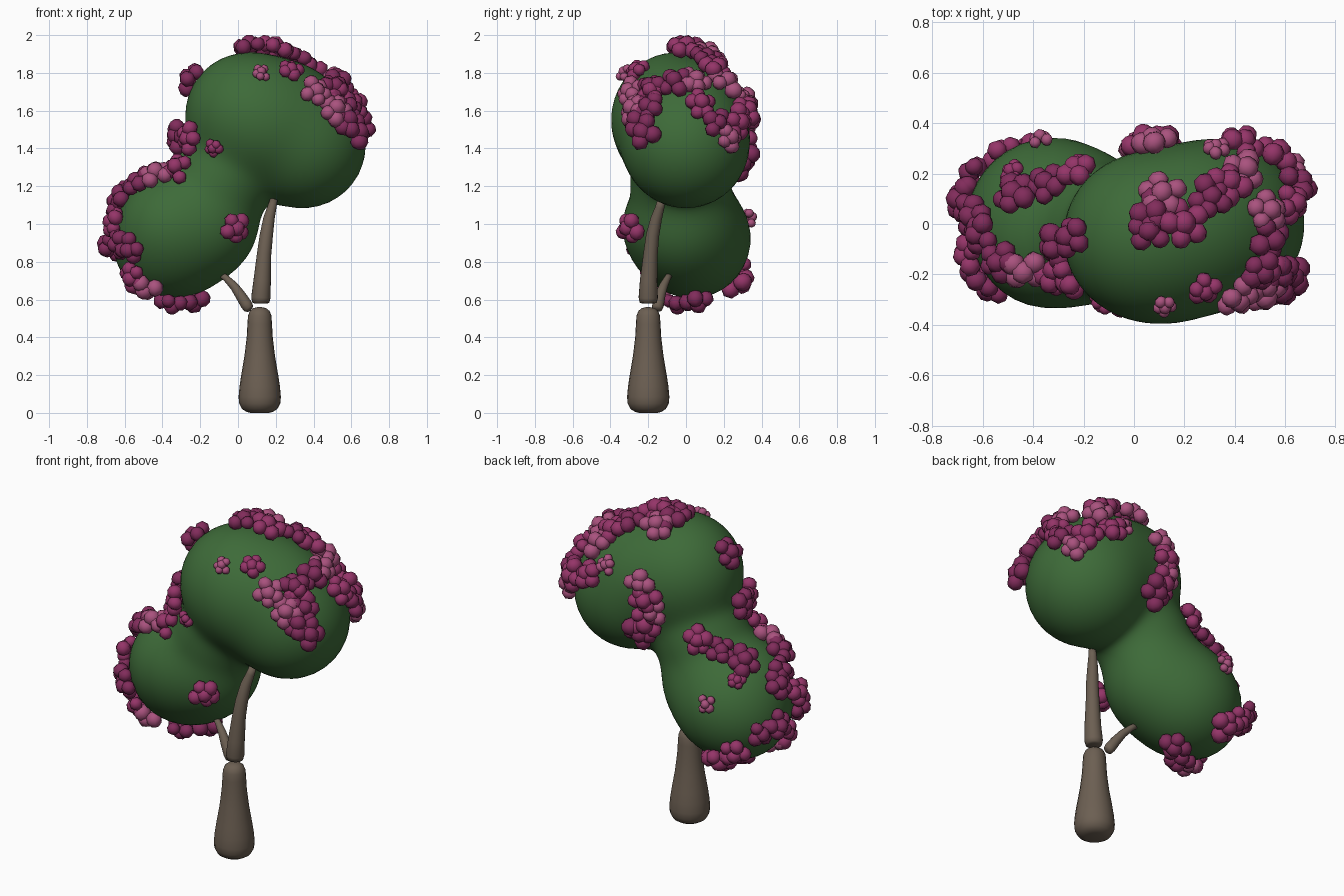
import bpy, bmesh, math, random
from mathutils import Vector, Euler

if "Cube" in bpy.data.objects:
    bpy.data.objects.remove(bpy.data.objects["Cube"])

random.seed(11)


def material(name, rgb):
    m = bpy.data.materials.new(name)
    m.diffuse_color = (*rgb, 1)
    m.use_nodes = True
    m.node_tree.nodes["Principled BSDF"].inputs["Base Color"].default_value = m.diffuse_color
    return m


def finish(bm, name, mat):
    bmesh.ops.recalc_face_normals(bm, faces=bm.faces)
    for f in bm.faces:
        f.smooth = True
    me = bpy.data.meshes.new(name)
    bm.to_mesh(me)
    bm.free()
    ob = bpy.data.objects.new(name, me)
    me.materials.append(mat)
    bpy.context.collection.objects.link(ob)
    return ob


# Tapered tube through (x, y, z, radius) points, capped at both ends
def limb(name, pts, mat, sides=20):
    bm = bmesh.new()
    rings = []
    for i, p in enumerate(pts):
        a, b = Vector(pts[max(i - 1, 0)][:3]), Vector(pts[min(i + 1, len(pts) - 1)][:3])
        t = (b - a).normalized()
        u = t.cross(Vector((0, 1, 0))).normalized()
        v = t.cross(u)
        rings.append([bm.verts.new(Vector(p[:3]) + p[3] * (u * math.cos(w) + v * math.sin(w)))
                      for w in (2 * math.pi * k / sides for k in range(sides))])
    for r, s in zip(rings, rings[1:]):
        for k in range(sides):
            bm.faces.new((r[k], r[(k + 1) % sides], s[(k + 1) % sides], s[k]))
    bm.faces.new(rings[0])
    bm.faces.new(rings[-1])
    return finish(bm, name, mat)


bark = material("bark", (0.15, 0.115, 0.085))
leaf = material("leaf", (0.047, 0.145, 0.04))
pinks = {"dark": material("blossom_dark", (0.22, 0.025, 0.105)),
         "mid": material("blossom_mid", (0.30, 0.035, 0.14)),
         "light": material("blossom_light", (0.40, 0.085, 0.21))}

# Trunk and two branches
profile = [(0, .05), (.006, .07), (.02, .093), (.05, .109), (.085, .112), (.14, .107), (.2, .098),
           (.3, .081), (.4, .069), (.47, .065), (.515, .062), (.54, .052), (.555, .033), (.56, .01)]
limb("trunk", [(.115, -.2, z, r) for z, r in profile], bark)
limb("tall_branch", [(.12, -.2, .578, .03), (.12, -.2, .584, .045), (.121, -.2, .61, .051),
                     (.128, -.198, .7, .046), (.138, -.188, .84, .038), (.15, -.177, .94, .035),
                     (.164, -.157, 1.03, .03), (.18, -.138, 1.09, .024), (.19, -.13, 1.13, .02)], bark)
limb("side_branch", [(.064, -.155, .545, .015), (.058, -.153, .552, .027), (.045, -.148, .572, .031),
                     (.015, -.137, .62, .028), (-.02, -.12, .67, .023),
                     (-.06, -.1, .71, .018), (-.09, -.085, .735, .016)], bark)

# Crown: softly blended balls (x, y, z, radius)
LOBES = [(Vector(b[:3]), b[3]) for b in (
    (.045, -.05, 1.58, .32), (.14, -.065, 1.53, .305), (.25, 0, 1.55, .295), (.345, 0, 1.415, .33),
    (-.32, .04, .92, .295), (-.35, -.055, .99, .265), (-.18, -.02, 1.0, .28),
    (-.41, .03, .87, .225), (-.09, -.03, 1.24, .255))]
BLEND = .04


def field(p):
    return -BLEND * math.log(sum(math.exp(-((p - c).length - r) / BLEND) for c, r in LOBES))


def normal(p):
    e = .002
    axes = (Vector((e, 0, 0)), Vector((0, e, 0)), Vector((0, 0, e)))
    return Vector([field(p + a) - field(p - a) for a in axes]).normalized()


def snap(p):
    for _ in range(6):
        p = p - normal(p) * field(p)
    return p


core = Vector((-.02, 0, 1.26))
bm = bmesh.new()
bmesh.ops.create_icosphere(bm, subdivisions=5, radius=1)
for v in bm.verts:
    d, lo, hi = v.co.normalized(), 0, 1.3
    for _ in range(16):
        mid = (lo + hi) / 2
        if field(core + d * mid) < 0:
            lo = mid
        else:
            hi = mid
    v.co = core + d * lo
finish(bm, "crown", leaf)

# Blossom sprays: strokes laid over the crown
upper = [
    [(.06, -.03, 1.92), (.11, .12, 1.91), (.19, 0, 1.91)],
    [(.3, .1, 1.86), (.43, .2, 1.74)],
    [(.52, .05, 1.75), (.54, -.06, 1.75), (.53, -.18, 1.7)],
    [(.40, -.28, 1.69), (.5, -.26, 1.6), (.6, -.2, 1.48)],
    [(.52, -.2, 1.74), (.58, -.2, 1.62)],
    [(.63, .08, 1.64), (.64, .16, 1.53), (.61, .22, 1.46)],
    [(.43, .31, 1.6), (.55, .26, 1.53)],
    [(.08, .3, 1.63), (.02, .29, 1.48), (.1, .29, 1.34)],
    [(-.25, -.05, 1.77)], [(-.22, -.2, 1.46), (-.26, -.08, 1.46)],
]
lower = [
    [(-.32, -.22, 1.3), (-.43, -.18, 1.26)], [(-.5, -.13, 1.18), (-.56, -.04, 1.12)],
    [(-.22, .2, 1.33), (-.34, .15, 1.27), (-.45, .1, 1.2)],
    [(-.58, .02, 1.08), (-.6, -.1, 1.0), (-.6, -.16, .9), (-.56, -.24, .87)],
    [(-.62, .08, .9), (-.6, .17, .88)],
    [(-.55, -.16, .73), (-.48, -.14, .68)],
    [(-.35, -.03, .63), (-.25, .06, .63)],
    [(-.5, .25, .77), (-.42, .26, .71)],
    [(-.02, -.29, .98)],
]
small = [(.12, -.31, 1.79), (-.1, -.27, 1.42), (-.48, .2, 1.15), (.32, .29, 1.67), (-.37, .33, 1.03)]

clusters = [(Vector(p), .62) for p in small] + [(Vector((.27, -.25, 1.8)), .8)]
for stroke in upper + lower:
    pts = [Vector(p) for p in stroke]
    clusters.append((pts[0], 1))
    for a, b in zip(pts, pts[1:]):
        n = max(1, round((b - a).length / .1))
        clusters += [(a.lerp(b, (k + 1) / n), random.uniform(.95, 1.15)) for k in range(n)]

meshes = {tone: bmesh.new() for tone in pinks}


def bead(bm, p, r):
    made = bmesh.ops.create_uvsphere(bm, u_segments=7, v_segments=5, radius=r)["verts"]
    rot = Euler([random.uniform(0, 6.28) for _ in range(3)]).to_matrix()
    for v in made:
        v.co = rot @ v.co + p


# Each cluster is one raised bead ringed by others
for p, size in clusters:
    bm = meshes[random.choice(["dark", "mid", "mid", "dark", "light"])]
    p = snap(p)
    n = normal(p)
    u = n.orthogonal().normalized()
    v = n.cross(u)
    bead(bm, p + n * .052 * size, .044 * size)
    start = random.uniform(0, 6.28)
    count = random.choice([4, 5])
    for k in range(count):
        w = start + k * 2 * math.pi / count + random.uniform(-.25, .25)
        q = snap(p + (u * math.cos(w) + v * math.sin(w)) * random.uniform(.042, .06) * size)
        bead(bm, q + n * random.uniform(.02, .05) * size, random.uniform(.037, .046) * size)

for tone, bm in meshes.items():
    finish(bm, "blossoms_" + tone, pinks[tone])
